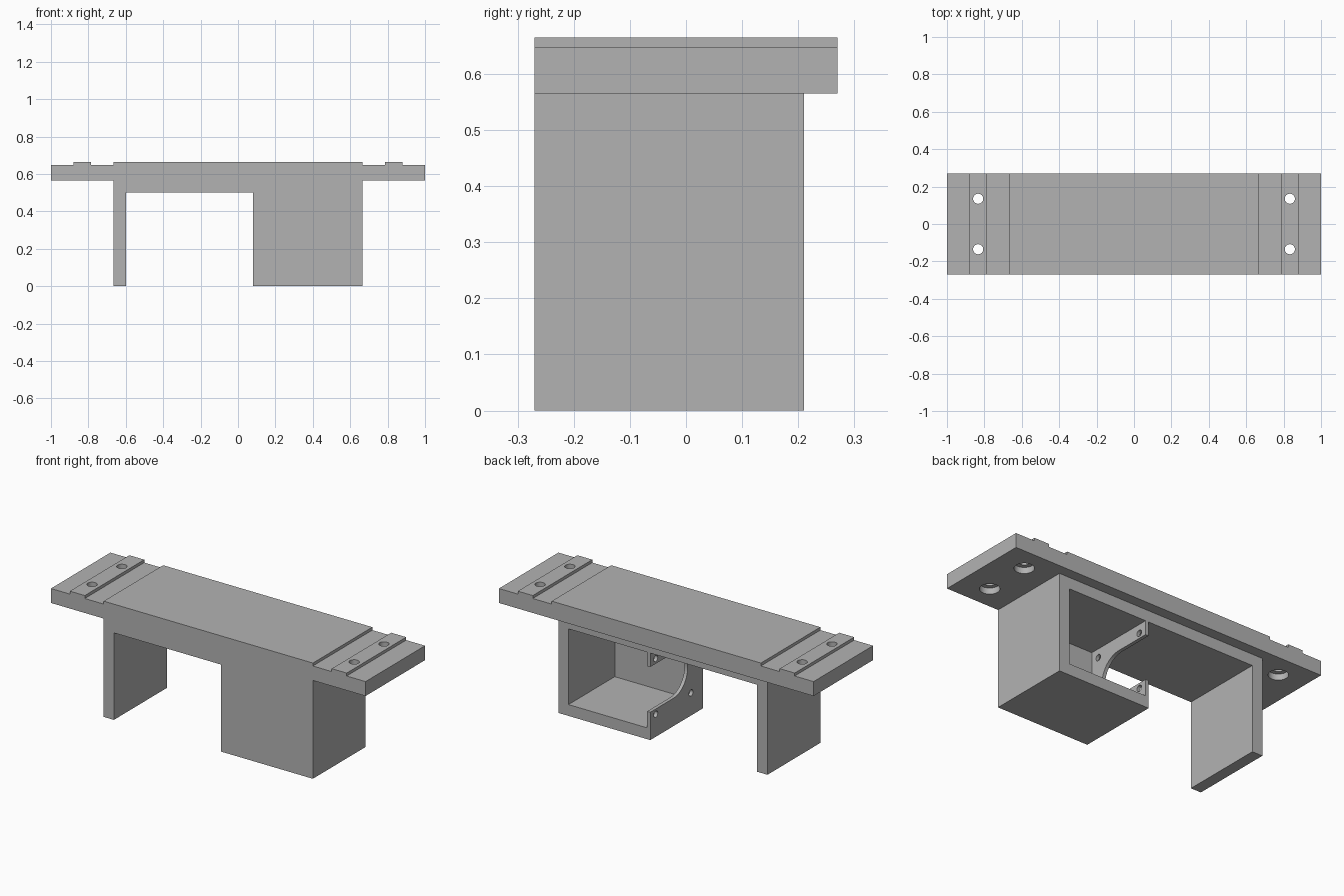
import bpy
import math

cube = bpy.data.objects.get("Cube")
if cube:
    bpy.data.objects.remove(cube, do_unlink=True)

grey = bpy.data.materials.new("plain grey")
grey.use_nodes = True
grey.diffuse_color = (0.45, 0.45, 0.45, 1)
grey.node_tree.nodes["Principled BSDF"].inputs["Base Color"].default_value = (0.45, 0.45, 0.45, 1)


def extrude(name, outline, y0, y1):
    """Solid made by pulling an x-z outline along y."""
    n = len(outline)
    verts = [(x, y, z) for y in (y0, y1) for x, z in outline]
    faces = [tuple(range(n)), tuple(reversed(range(n, 2 * n)))]
    faces += [(i, i + n, (i + 1) % n + n, (i + 1) % n) for i in range(n)]
    mesh = bpy.data.meshes.new(name)
    mesh.from_pydata(verts, [], faces)
    mesh.materials.append(grey)
    obj = bpy.data.objects.new(name, mesh)
    bpy.context.collection.objects.link(obj)
    return obj


def box(name, x0, x1, y0, y1, z0, z1):
    return extrude(name, [(x0, z0), (x1, z0), (x1, z1), (x0, z1)], y0, y1)


def cylinder(name, radius, depth, location, rotation=(0, 0, 0)):
    bpy.ops.mesh.primitive_cylinder_add(vertices=32, radius=radius, depth=depth,
                                        location=location, rotation=rotation)
    obj = bpy.context.object
    obj.name = name
    obj.data.materials.append(grey)
    return obj


def cut(target, cutter):
    """Subtract the cutter, apply the result and drop the cutter."""
    mod = target.modifiers.new("cut", 'BOOLEAN')
    mod.operation = 'DIFFERENCE'
    mod.solver = 'EXACT'
    mod.object = cutter
    bpy.context.view_layer.objects.active = target
    bpy.ops.object.modifier_apply(modifier=mod.name)
    bpy.data.objects.remove(cutter, do_unlink=True)


FRONT, BACK, REAR = -0.27, 0.21, 0.27
OUT, WALL = 0.665, 0.065
BOX_X, THIN = 0.08, 0.02

# Top plate with raised middle and a rib at each end
half = [(1, 0.565), (1, 0.648), (0.88, 0.648), (0.88, 0.665),
        (0.785, 0.665), (0.785, 0.648), (OUT, 0.648), (OUT, 0.665)]
plate = extrude("top_plate", half + [(-x, z) for x, z in reversed(half)], FRONT, REAR)

# Screw holes with round recesses underneath
for x in (-0.833, 0.833):
    for y in (-0.135, 0.135):
        cut(plate, cylinder("hole_cutter", 0.027, 0.4, (x, y, 0.62)))
        cut(plate, cylinder("recess_cutter", 0.052, 0.06, (x, y, 0.57)))

# Body: leg, beam and box in one outline
body = extrude("bracket_body", [
    (-OUT, 0), (-OUT + WALL, 0), (-OUT + WALL, 0.5), (BOX_X, 0.5),
    (BOX_X, 0), (OUT, 0), (OUT, 0.565), (-OUT, 0.565)], FRONT, BACK)

# Box interior, open at the back
cut(body, box("cavity_cutter", BOX_X + THIN, OUT - WALL, FRONT + 0.06, 0.4, WALL, 0.5))

# Rounded slot and screw holes in the thin side wall
fan_z, slot_r = 0.29, 0.13
side = (0, math.pi / 2, 0)
wall_x = BOX_X + THIN / 2
cut(body, cylinder("round_cutter", slot_r, 0.1, (wall_x, 0, fan_z), side))
cut(body, box("slot_cutter", wall_x - 0.05, wall_x + 0.05, 0, 0.4,
              fan_z - slot_r, fan_z + slot_r))
for y in (-0.16, 0.16):
    for dz in (-0.16, 0.16):
        cut(body, cylinder("screw_cutter", 0.018, 0.1, (wall_x, y, fan_z + dz), side))

# Angled grooves on the front
for s in (-1, 1):
    groove = [(0.64, 0.025), (0.64, 0.545), (0.125, 0.545),
              (0.125, 0.525), (0.62, 0.525), (0.62, 0.025)]
    if s > 0:
        groove.reverse()
    cut(body, extrude("groove_cutter", [(s * x, z) for x, z in groove], FRONT - 0.1, FRONT + 0.05))

# Join the two solids
union = plate.modifiers.new("join", 'BOOLEAN')
union.operation = 'UNION'
union.solver = 'EXACT'
union.object = body
bpy.context.view_layer.objects.active = plate
bpy.ops.object.modifier_apply(modifier=union.name)
bpy.data.objects.remove(body, do_unlink=True)
plate.name = "mounting_bracket"

# Smooth only the round holes
bpy.ops.object.select_all(action='DESELECT')
plate.select_set(True)
bpy.ops.object.shade_smooth_by_angle(angle=math.radians(30))
